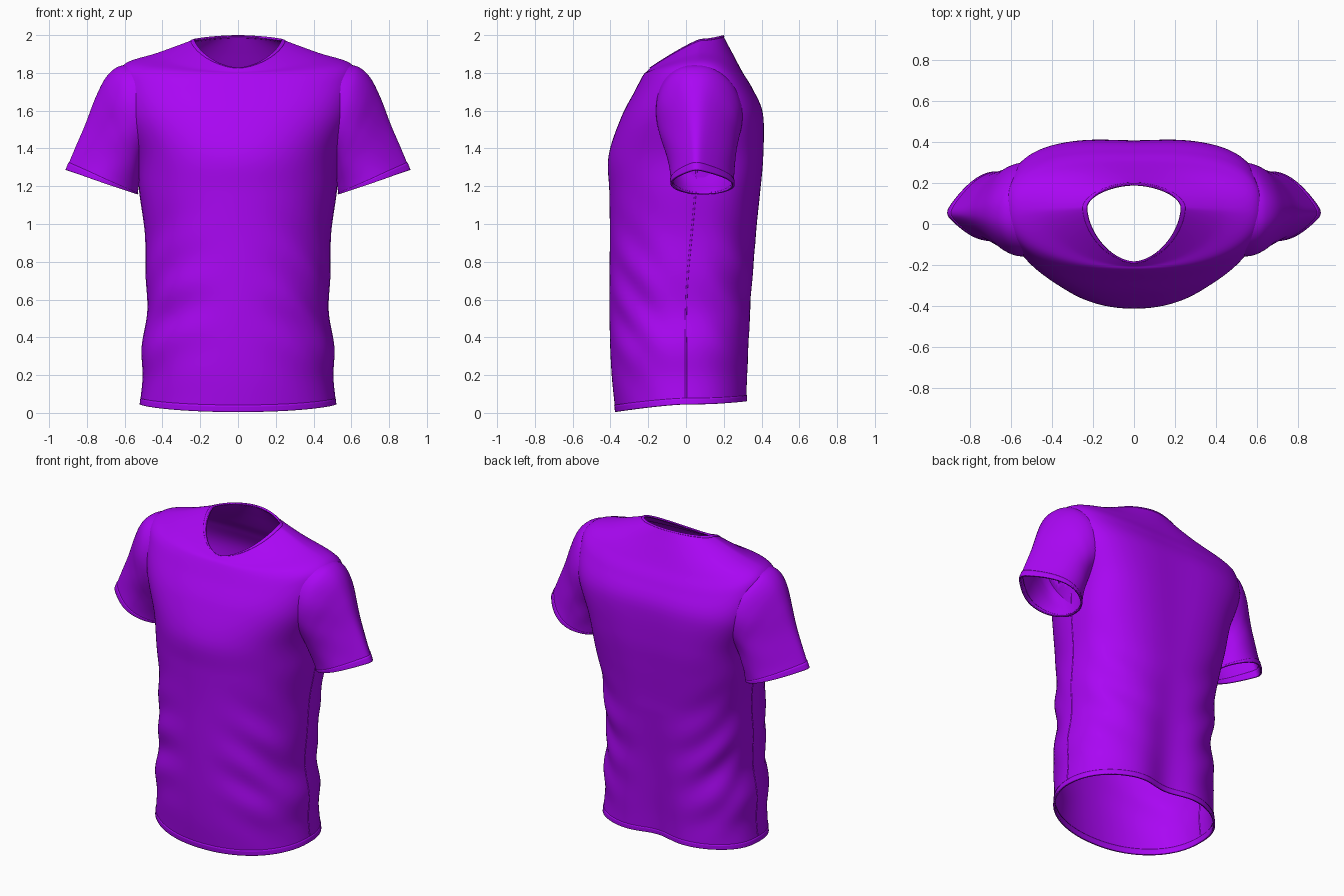
import bpy, bmesh
from math import sin, cos, pi, exp

if "Cube" in bpy.data.objects:
    bpy.data.objects.remove(bpy.data.objects["Cube"])

purple = bpy.data.materials.new("purple_cotton")
purple.diffuse_color = (0.40, 0.002, 0.90, 1)
purple.use_nodes = True
purple.node_tree.nodes["Principled BSDF"].inputs["Base Color"].default_value = purple.diffuse_color


def spline(keys, u):
    """Smooth interpolation through a list of key tuples, u in 0..1."""
    f = u * (len(keys) - 1)
    i = min(int(f), len(keys) - 2)
    t = f - i
    a, b, c, d = (keys[max(0, min(len(keys) - 1, i + k))] for k in (-1, 0, 1, 2))
    return [q + 0.5 * t * (r - p + t * (2 * p - 5 * q + 4 * r - s + t * (3 * (q - r) + s - p)))
            for p, q, r, s in zip(a, b, c, d)]


def spow(v, p):
    return (1 if v >= 0 else -1) * abs(v) ** p


def loft(name, keys, point, rows, cols, u0=0.0, u1=1.0, thick=0.006, cut=None):
    """Open cloth tube lofted through key sections."""
    bm = bmesh.new()
    grid = []
    for r in range(rows + 1):
        k = spline(keys, u0 + (u1 - u0) * r / rows)
        grid.append([bm.verts.new(point(k, 2 * pi * c / cols)) for c in range(cols)])
    for lo, hi in zip(grid, grid[1:]):
        for c in range(cols):
            d = (c + 1) % cols
            bm.faces.new((lo[c], lo[d], hi[d], hi[c]))
    if cut:
        bmesh.ops.delete(bm, geom=[f for f in bm.faces if cut(f.calc_center_median())],
                         context='FACES')
    bmesh.ops.recalc_face_normals(bm, faces=bm.faces)
    me = bpy.data.meshes.new(name)
    bm.to_mesh(me)
    bm.free()
    ob = bpy.data.objects.new(name, me)
    bpy.context.collection.objects.link(ob)
    me.materials.append(purple)
    me.shade_smooth()
    mod = ob.modifiers.new("cloth", 'SOLIDIFY')
    mod.thickness, mod.offset = thick, 0
    return ob


# Torso sections: half width, y front/side/back, z front/side/back, front and back roundness
BODY = [
    (0.515, -0.370, 0.00, 0.345, 0.005, 0.045, 0.065, 2.1, 2.3),
    (0.500, -0.388, 0.00, 0.347, 0.17, 0.19, 0.20, 2.1, 2.3),
    (0.505, -0.398, 0.00, 0.352, 0.34, 0.35, 0.35, 2.1, 2.3),
    (0.475, -0.402, 0.00, 0.357, 0.53, 0.54, 0.54, 2.1, 2.35),
    (0.485, -0.402, 0.01, 0.365, 0.74, 0.74, 0.74, 2.1, 2.4),
    (0.488, -0.400, 0.03, 0.375, 0.95, 0.95, 0.95, 2.1, 2.5),
    (0.518, -0.403, 0.05, 0.396, 1.17, 1.17, 1.17, 2.1, 2.8),
    (0.535, -0.407, 0.06, 0.411, 1.36, 1.36, 1.36, 2.15, 3.2),
    (0.605, -0.342, 0.08, 0.408, 1.56, 1.58, 1.58, 2.4, 3.3),
    (0.625, -0.270, 0.08, 0.355, 1.70, 1.76, 1.71, 2.4, 2.9),
    (0.595, -0.225, 0.07, 0.300, 1.785, 1.847, 1.80, 2.2, 2.5),
    (0.420, -0.205, 0.07, 0.245, 1.805, 1.905, 1.90, 1.9, 2.1),
    (0.230, -0.187, 0.08, 0.193, 1.825, 1.975, 1.997, 1.75, 1.8),
]


def body_point(k, a):
    w, yf, ys, yb, zf, zs, zb, nf, nb = k
    c, s = cos(a), sin(a)
    n, ye, ze, p = (nb, yb, zb, 2) if s >= 0 else (nf, yf, zf, 1.35)
    z = zs + (ze - zs) * abs(s) ** p
    # slanting folds around the flanks, fading toward the hem and chest
    fold = 0.008 * exp(-((z - 0.6) / 0.35) ** 2) * (c * c * s * s * 4) * sin(24 * z + 9 * s + 2 * c)
    x = spow(c, 2 / n) * (w + fold)
    y = ys + (ye - ys) * abs(s) ** (2 / n) + fold * s
    # hollow down the middle of the back, deepest at the hem
    if s > 0:
        deep = 0.055 * max(0, 1 - z / 0.9) + 0.008 * min(1, max(0, (1.9 - z) / 0.4))
        y -= deep * exp(-(x / 0.15) ** 2)
    return x, y, z


def armhole(p):
    return abs(p.x) > 0.45 and ((p.y - 0.078) / 0.2) ** 2 + ((p.z - 1.605) / 0.213) ** 2 < 1


loft("torso", BODY, body_point, 96, 128, cut=armhole)
loft("bottom_hem", BODY, body_point, 4, 128, 0.0, 0.025, 0.012)
loft("neck_band", BODY, body_point, 4, 128, 0.987, 1.0, 0.012)

# Sleeve sections: outer x/z, inner x/z, y front/back, inward bow, narrowing of the outer crest
SLEEVE = [
    (0.575, 1.842, 0.49, 1.37, -0.150, 0.305, 0.035, 0.0),
    (0.640, 1.827, 0.505, 1.33, -0.152, 0.302, 0.01, 0.1),
    (0.700, 1.770, 0.515, 1.29, -0.140, 0.292, 0.0, 0.25),
    (0.755, 1.660, 0.522, 1.25, -0.118, 0.280, 0.0, 0.4),
    (0.805, 1.528, 0.528, 1.21, -0.097, 0.272, 0.0, 0.5),
    (0.860, 1.400, 0.531, 1.18, -0.085, 0.268, 0.0, 0.6),
    (0.908, 1.285, 0.535, 1.158, -0.080, 0.267, 0.0, 0.65),
]


def sleeve_point(side):
    def point(k, a):
        xo, zo, xi, zi, yf, yb, bow, taper = k
        c, s = cos(a), sin(a)
        t = 0.5 + 0.5 * c
        mid = (yf + yb) / 2
        y = mid + (yb - yf) / 2 * spow(s, 0.9) * (1 - taper * t ** 3) + (0.055 - mid) * t * t
        x = xi + (xo - xi) * t - bow * s * s
        z = zi + (zo - zi) * t
        # soft creases by the armpit
        x += 0.006 * sin(30 * z + 4 * s) * s * s * (1 - t)
        return side * x, y, z
    return point


for side, label in ((1, "left"), (-1, "right")):
    loft(label + "_sleeve", SLEEVE, sleeve_point(side), 40, 72)
    loft(label + "_cuff", SLEEVE, sleeve_point(side), 4, 72, 0.93, 1.0, 0.012)

    # stitched seam down the flank
    cu = bpy.data.curves.new(label + "_side_seam", 'CURVE')
    cu.dimensions, cu.bevel_depth, cu.bevel_resolution = '3D', 0.006, 1
    sp = cu.splines.new('POLY')
    sp.points.add(40)
    for i, pt in enumerate(sp.points):
        pt.co = (*body_point(spline(BODY, 0.56 * i / 40), 0 if side > 0 else pi), 1)
    cu.materials.append(purple)
    bpy.context.collection.objects.link(bpy.data.objects.new(cu.name, cu))
